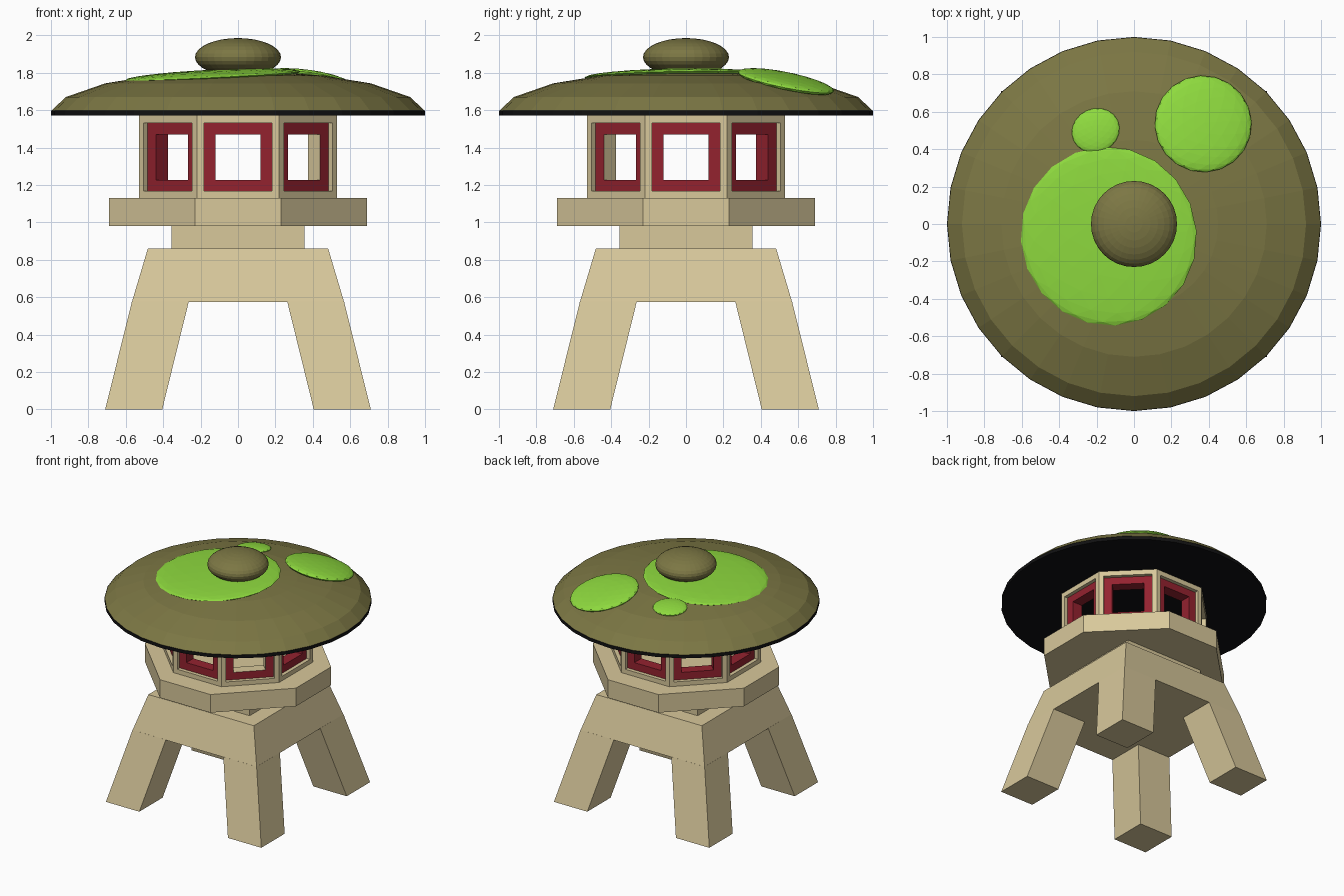
import bpy, bmesh, math
from mathutils import Vector, Matrix

if "Cube" in bpy.data.objects:
    bpy.data.objects.remove(bpy.data.objects["Cube"])


def material(name, rgb):
    lin = [((c / 255 + 0.055) / 1.055) ** 2.4 if c > 10 else c / 255 / 12.92 for c in rgb]
    m = bpy.data.materials.new(name)
    m.diffuse_color = (*lin, 1)
    m.use_nodes = True
    m.node_tree.nodes["Principled BSDF"].inputs["Base Color"].default_value = m.diffuse_color
    return m


STONE = material("sand stone", (216, 200, 155))
OLIVE = material("olive roof", (124, 119, 68))
MOSS = material("moss green", (142, 218, 62))
RED = material("window red", (148, 34, 47))
BLACK = material("black underside", (17, 17, 18))


def finish(name, bm, *mats):
    me = bpy.data.meshes.new(name)
    bm.to_mesh(me)
    bm.free()
    for m in mats:
        me.materials.append(m)
    ob = bpy.data.objects.new(name, me)
    bpy.context.collection.objects.link(ob)
    return ob


def loft(name, rings, mat):
    """Closed solid through rings of equal point count, bottom to top."""
    bm = bmesh.new()
    vs = [[bm.verts.new(p) for p in r] for r in rings]
    n = len(vs[0])
    for a, b in zip(vs, vs[1:]):
        for i in range(n):
            bm.faces.new((a[i], a[(i + 1) % n], b[(i + 1) % n], b[i]))
    bm.faces.new(vs[0][::-1])
    bm.faces.new(vs[-1])
    bmesh.ops.recalc_face_normals(bm, faces=bm.faces)
    return finish(name, bm, mat)


def square(lo, hi, z, sx=1, sy=1):
    return [(sx * x, sy * y, z) for x, y in ((lo, lo), (hi, lo), (hi, hi), (lo, hi))]


def circle(r, z, n=32):
    return [(r * math.cos(2 * math.pi * i / n), r * math.sin(2 * math.pi * i / n), z)
            for i in range(n)]


# Splayed base: tapered block on four corner legs
loft("base_block", [square(-0.567, 0.567, 0.575), square(-0.482, 0.482, 0.86)], STONE)
for sx in (-1, 1):
    for sy in (-1, 1):
        loft("leg", [square(0.405, 0.71, 0, sx, sy),
                     square(0.263, 0.567, 0.577, sx, sy)], STONE)

# Neck and eight-sided platform
loft("neck", [square(-0.355, 0.355, 0.86), square(-0.355, 0.355, 0.98)], STONE)
A, B = 0.69, 0.23
octagon = [(A, -B), (A, B), (B, A), (-B, A), (-A, B), (-A, -B), (-B, -A), (B, -A)]
loft("platform", [[(x, y, z) for x, y in octagon] for z in (0.98, 1.13)], STONE)

# Lantern chamber: eight walls, each a chain of nested rectangles
# (half width, bottom, top, depth behind the outer face)
T = math.tan(math.pi / 8)
APO, DEPTH = 0.53, 0.12
CHAIN = [(APO * T, 1.13, 1.57, 0), (0.183, 1.167, 1.53, 0), (0.183, 1.167, 1.53, 0.03),
         (0.121, 1.227, 1.47, 0.03), (0.121, 1.227, 1.47, DEPTH),
         ((APO - DEPTH) * T, 1.13, 1.57, DEPTH)]
bm = bmesh.new()
for k in range(8):
    a = k * math.pi / 4
    n, u = Vector((math.cos(a), math.sin(a), 0)), Vector((-math.sin(a), math.cos(a), 0))
    loops = []
    for hw, z0, z1, d in CHAIN:
        loops.append([bm.verts.new(n * (APO - d) + u * s * hw + Vector((0, 0, z)))
                      for s, z in ((-1, z0), (1, z0), (1, z1), (-1, z1))])
    # red frame and reveal; one window keeps a stone reveal
    colours = [0, 0, 1, 0 if k == 7 else 1, 0]
    for j, c in enumerate(colours):
        p, q = loops[j], loops[j + 1]
        for i in range(4):
            f = bm.faces.new((p[i], p[(i + 1) % 4], q[(i + 1) % 4], q[i]))
            f.material_index = c
bmesh.ops.remove_doubles(bm, verts=bm.verts, dist=1e-5)
finish("lantern_chamber", bm, STONE, RED)

# Roof: black underside disc and olive shell
loft("roof_underside", [circle(1.0, 1.57), circle(1.0, 1.597)], BLACK)
loft("roof", [circle(r, z) for r, z in ((0.998, 1.597), (0.92, 1.67), (0.71, 1.743),
                                        (0.45, 1.785), (0.2, 1.803), (0.02, 1.808))], OLIVE)

# Finial: flattened ball
bm = bmesh.new()
bmesh.ops.create_uvsphere(bm, u_segments=32, v_segments=16, radius=1,
                          matrix=Matrix.Translation((0, 0, 1.883)) @ Matrix.Diagonal((0.23, 0.23, 0.102, 1)))
finish("finial", bm, OLIVE)

# Moss patches: flattened balls tilted to the roof slope (centre, radii, normal)
for c, r, nrm in (((-0.135, -0.065, 1.783), (0.48, 0.47, 0.032), (-0.05, -0.02, 1)),
                  ((0.37, 0.535, 1.752), (0.26, 0.265, 0.04), (0.13, 0.2, 1)),
                  ((-0.205, 0.5, 1.772), (0.13, 0.118, 0.025), (-0.06, 0.13, 1))):
    rot = Vector(nrm).to_track_quat('Z', 'Y').to_matrix().to_4x4()
    bm = bmesh.new()
    bmesh.ops.create_icosphere(bm, subdivisions=3, radius=1,
                               matrix=Matrix.Translation(c) @ rot @ Matrix.Diagonal((*r, 1)))
    finish("moss_patch", bm, MOSS)
